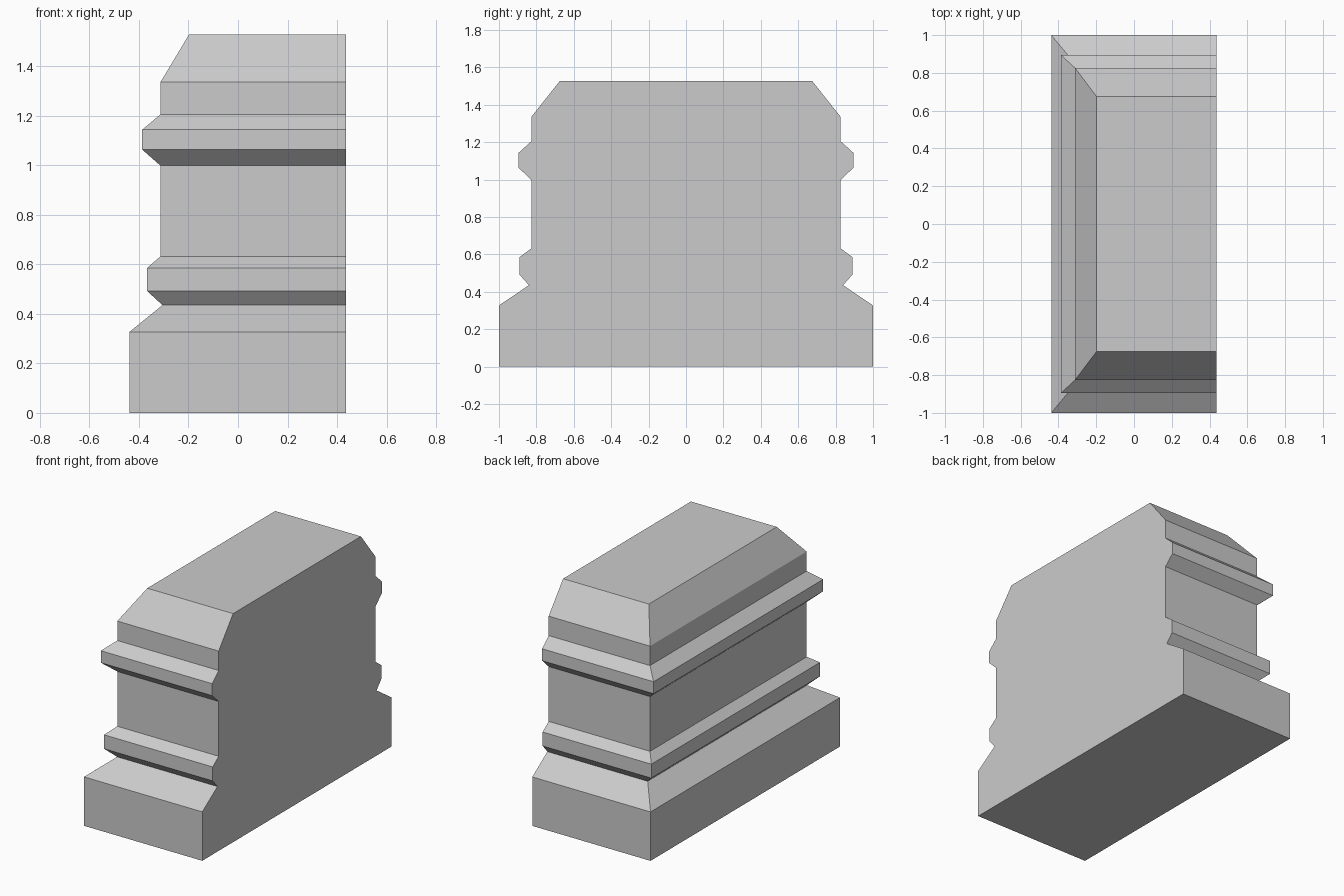
import bpy
import bmesh

cube = bpy.data.objects.get("Cube")
if cube:
    bpy.data.objects.remove(cube, do_unlink=True)

# One stone-grey material
stone = bpy.data.materials.new("stone_grey")
stone.use_nodes = True
colour = (0.6, 0.6, 0.6, 1.0)
stone.diffuse_color = colour
stone.node_tree.nodes["Principled BSDF"].inputs["Base Color"].default_value = colour

# Moulding profile: height, outer side x, half length in y
BACK_X = 0.436
PROFILE = [
    (0.0, -0.438, 1.0),        # plinth
    (0.327, -0.438, 1.0),
    (0.435, -0.305, 0.84),     # lower band
    (0.492, -0.367, 0.89),
    (0.585, -0.367, 0.89),
    (0.632, -0.313, 0.827),    # shaft
    (0.998, -0.313, 0.827),
    (1.063, -0.387, 0.895),    # upper band
    (1.143, -0.387, 0.895),
    (1.205, -0.313, 0.827),    # cap
    (1.335, -0.313, 0.827),
    (1.527, -0.198, 0.675),
]

bm = bmesh.new()
rings = [[bm.verts.new(p) for p in
          ((BACK_X, -y, z), (x, -y, z), (x, y, z), (BACK_X, y, z))]
         for z, x, y in PROFILE]

# Moulded front, side and rear strips
for low, high in zip(rings, rings[1:]):
    for i in range(3):
        bm.faces.new((low[i], low[i + 1], high[i + 1], high[i]))

# Base, top and the flat wall side
bm.faces.new(rings[0])
bm.faces.new(rings[-1])
bm.faces.new([r[0] for r in rings] + [r[3] for r in reversed(rings)])
bmesh.ops.recalc_face_normals(bm, faces=bm.faces)

mesh = bpy.data.meshes.new("moulded_pedestal")
bm.to_mesh(mesh)
bm.free()
mesh.materials.append(stone)
pedestal = bpy.data.objects.new("moulded_pedestal", mesh)
bpy.context.collection.objects.link(pedestal)
